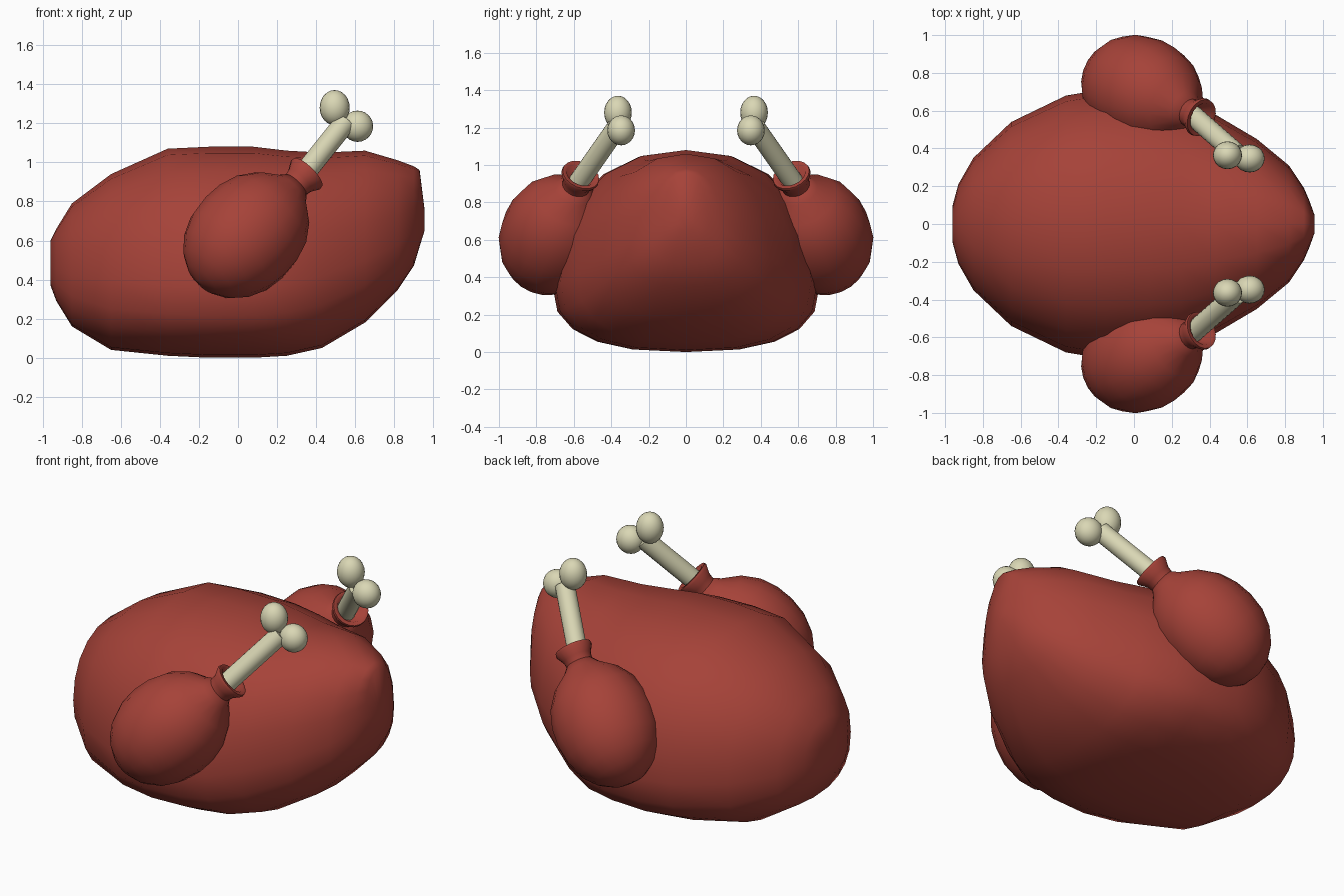
import bpy, bmesh, math
from mathutils import Vector

if "Cube" in bpy.data.objects:
    bpy.data.objects.remove(bpy.data.objects["Cube"])


def material(name, color):
    m = bpy.data.materials.new(name)
    m.diffuse_color = (*color, 1)
    m.use_nodes = True
    m.node_tree.nodes["Principled BSDF"].inputs["Base Color"].default_value = m.diffuse_color
    return m


MEAT = material("roast_skin", (0.38, 0.055, 0.04))
BONE = material("bone", (0.70, 0.68, 0.46))


def loft(name, rings, mat, angle=60):
    """Skin a list of equal-length vertex rings and cap both ends."""
    bm = bmesh.new()
    loops = [[bm.verts.new(p) for p in ring] for ring in rings]
    n = len(loops[0])
    for a, b in zip(loops, loops[1:]):
        for i in range(n):
            j = (i + 1) % n
            bm.faces.new((a[i], a[j], b[j], b[i]))
    bm.faces.new(loops[0])
    bm.faces.new(loops[-1])
    bmesh.ops.recalc_face_normals(bm, faces=bm.faces)
    me = bpy.data.meshes.new(name)
    bm.to_mesh(me)
    bm.free()
    ob = bpy.data.objects.new(name, me)
    bpy.context.collection.objects.link(ob)
    finish(ob, mat, angle)


def finish(ob, mat, angle=60):
    ob.data.materials.append(mat)
    bpy.ops.object.select_all(action='DESELECT')
    ob.select_set(True)
    bpy.context.view_layer.objects.active = ob
    bpy.ops.object.shade_smooth_by_angle(angle=math.radians(angle))


def lathe(name, origin, axis, profile, mat, n=18):
    """Revolve (distance along axis, radius) pairs around an axis."""
    q = axis.to_track_quat('Z', 'Y')
    rings = [[origin + q @ Vector((r * math.cos(2 * math.pi * i / n),
                                   r * math.sin(2 * math.pi * i / n), t))
              for i in range(n)] for t, r in profile]
    loft(name, rings, mat)


def knob(name, center, radii, mat):
    bpy.ops.mesh.primitive_uv_sphere_add(segments=20, ring_count=12, radius=1, location=center)
    ob = bpy.context.object
    ob.name = name
    ob.scale = radii
    finish(ob, mat)


# Body: cross-sections along x (x, bottom, top, half width, height of widest point)
SECTIONS = [
    (-0.96, 0.37, 0.60, 0.10, 0.47), (-0.93, 0.29, 0.66, 0.21, 0.45),
    (-0.85, 0.16, 0.79, 0.35, 0.42), (-0.65, 0.04, 0.94, 0.54, 0.39),
    (-0.36, 0.01, 1.07, 0.68, 0.37), (-0.15, 0.00, 1.08, 0.715, 0.36),
    (0.08, 0.00, 1.08, 0.70, 0.36), (0.25, 0.01, 1.06, 0.67, 0.38),
    (0.43, 0.05, 1.05, 0.58, 0.42), (0.65, 0.18, 1.06, 0.45, 0.50),
    (0.82, 0.35, 1.01, 0.31, 0.58), (0.90, 0.47, 0.98, 0.19, 0.65),
    (0.93, 0.57, 0.96, 0.12, 0.70), (0.955, 0.65, 0.76, 0.05, 0.71),
]


def section(x, zb, zt, w, zc, n=20):
    ring = []
    for i in range(n):
        a = 2 * math.pi * i / n
        c, s = math.cos(a), math.sin(a)
        p = 0.92 if s > 0 else 0.78
        h = zt - zc if s > 0 else zc - zb
        ring.append((x, w * math.copysign(abs(c) ** p, c), zc + h * math.copysign(abs(s) ** p, s)))
    return ring


loft("roast_body", [section(*s) for s in SECTIONS], MEAT, 75)

# Drumsticks, one on each side
EGG = [(-0.34 * math.cos(a), 0.287 * math.sin(a))
       for a in (math.radians(d) for d in (4, 20, 37, 54, 72, 90))]
EGG += [(0.1, 0.28), (0.2, 0.25), (0.29, 0.19), (0.36, 0.105), (0.40, 0.072)]
COLLAR = [(0.39, 0.074), (0.43, 0.08), (0.475, 0.105), (0.49, 0.102),
          (0.49, 0.08), (0.44, 0.05)]

for side, s in (("front", -1), ("back", 1)):
    def at(x, y, z):
        return Vector((x, s * y, z))
    center = at(0.03, 0.71, 0.615)
    axis = at(0.668, -0.302, 0.679)
    lathe(side + "_thigh", center, axis, EGG, MEAT)
    lathe(side + "_collar", center, axis, COLLAR, MEAT)
    # Bone shaft with two knuckles
    start, end = at(0.305, 0.58, 0.90), at(0.545, 0.37, 1.20)
    lathe(side + "_bone", start, end - start,
          [(0, 0.055), ((end - start).length, 0.055)], BONE)
    knob(side + "_upper_knuckle", at(0.495, 0.364, 1.28), (0.077, 0.074, 0.09), BONE)
    knob(side + "_outer_knuckle", at(0.612, 0.347, 1.185), (0.08, 0.074, 0.08), BONE)
